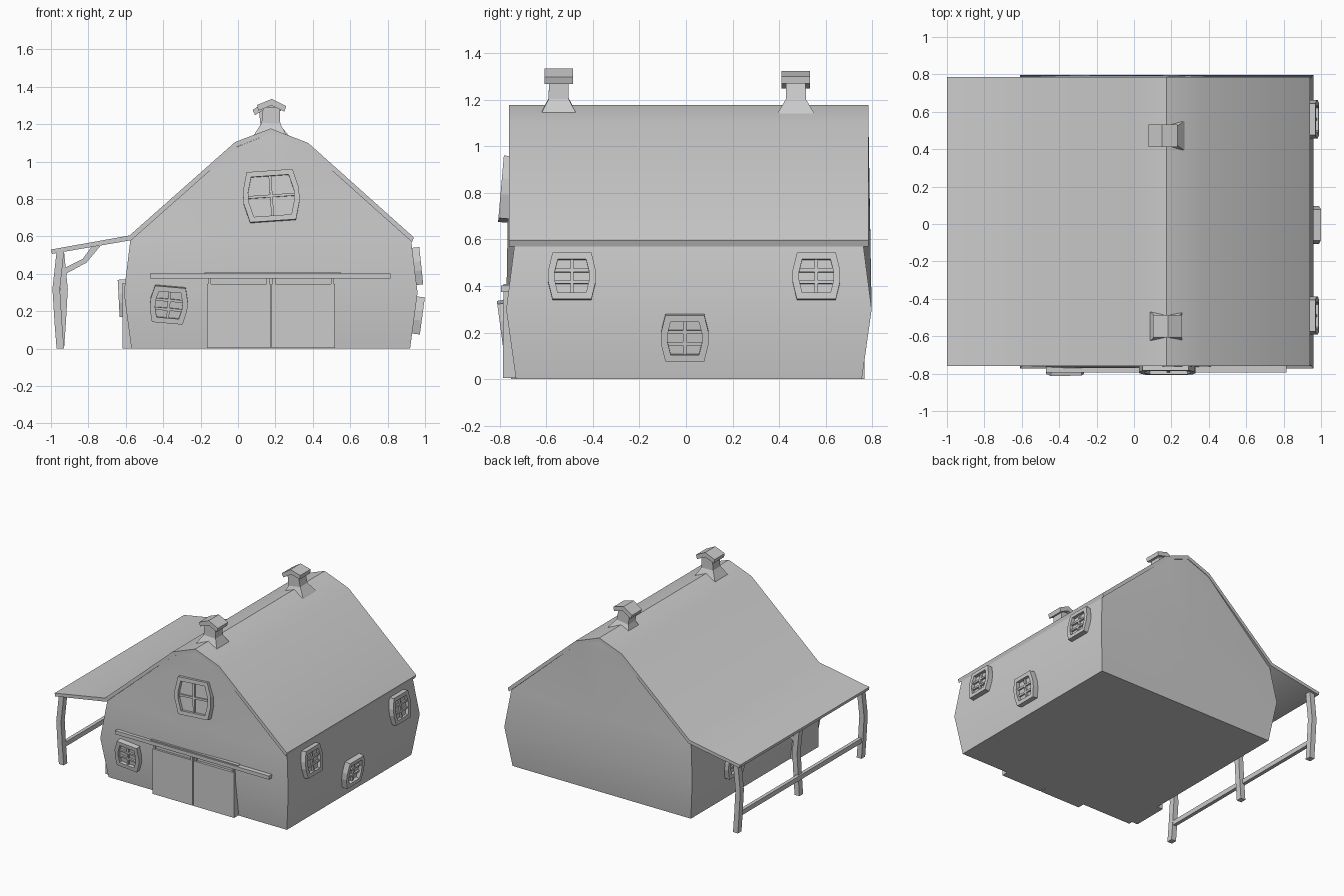
import bpy, bmesh
from math import radians
from mathutils import Matrix, Vector

if "Cube" in bpy.data.objects:
    bpy.data.objects.remove(bpy.data.objects["Cube"])

CX, CY = 0.175, 0.0125


def finish(name, bm, smooth=None, matrix=None):
    bmesh.ops.recalc_face_normals(bm, faces=bm.faces)
    me = bpy.data.meshes.new(name)
    bm.to_mesh(me)
    bm.free()
    ob = bpy.data.objects.new(name, me)
    bpy.context.collection.objects.link(ob)
    if matrix:
        ob.matrix_world = matrix
    if smooth:
        bpy.ops.object.select_all(action='DESELECT')
        ob.select_set(True)
        bpy.context.view_layer.objects.active = ob
        bpy.ops.object.shade_smooth_by_angle(angle=radians(smooth))
    return ob


def add_box(bm, x0, x1, y0, y1, z0, z1):
    c = Vector(((x0 + x1) / 2, (y0 + y1) / 2, (z0 + z1) / 2))
    m = Matrix.Translation(c) @ Matrix.Diagonal((x1 - x0, y1 - y0, z1 - z0, 1))
    bmesh.ops.create_cube(bm, size=1, matrix=m)


def box(name, *dims):
    bm = bmesh.new()
    add_box(bm, *dims)
    return finish(name, bm)


def add_strip(bm, top, bottom, y0, y1):
    # thick strip in the xz plane, extruded along y
    rows = [[bm.verts.new((p[0], y, p[1])) for p in (t, t, b, b)[i:i + 1] for _ in (0,)]
            for t, b in zip(top, bottom) for i, y in ((0, y0), (1, y1), (2, y1), (3, y0))]
    v = [r[0] for r in rows]
    n = len(top)
    for k in range(n - 1):
        a, b = v[4 * k:4 * k + 4], v[4 * k + 4:4 * k + 8]
        for i in range(4):
            j = (i + 1) % 4
            bm.faces.new((a[i], a[j], b[j], b[i]))
    bm.faces.new(v[:4])
    bm.faces.new(v[-4:])


def strip(name, top, bottom, y0, y1, smooth=None):
    bm = bmesh.new()
    add_strip(bm, top, bottom, y0, y1)
    return finish(name, bm, smooth)


# bulging barn body: rows of (z, half width, half depth at corner, half depth at middle)
def barn_body():
    bm = bmesh.new()
    rows = [(0, .745, .743, .743), (.3, .785, .785, .785),
            (.585, .75, .748, .78), (1.075, .19, .77, .772)]
    ends = []
    for s in (-1, 1):
        grid = [[bm.verts.new((CX + w * k, CY + s * (m if k == 0 else d), z))
                 for k in (-1, 0, 1)] for z, w, d, m in rows]
        for a, b in zip(grid, grid[1:]):
            for i in (0, 1):
                bm.faces.new((a[i], a[i + 1], b[i + 1], b[i]))
        peak = bm.verts.new((CX, CY + s * .768, 1.15))
        for i in (0, 1):
            bm.faces.new((grid[-1][i], grid[-1][i + 1], peak))
        ends.append([r[0] for r in grid] + [peak] + [r[2] for r in grid[::-1]] + [grid[0][1]])
    f, b = ends
    for i in range(len(f)):
        j = (i + 1) % len(f)
        bm.faces.new((f[i], f[j], b[j], b[i]))
    finish("barn_body", bm, 30)


barn_body()

# roof sweeping down into the lean-to
top = [(.94, .595), (.375, 1.10), (CX, 1.177), (-.015, 1.105), (-.58, .605), (-1, .53)]
low = [(.93, .57), (.365, 1.075), (CX, 1.15), (-.005, 1.08), (-.57, .58), (-.995, .507)]
strip("roof", top, low, -.76, .785, 40)


# barrel-shaped window with muntins, local outward direction is -y
def window(loc, w, h, yaw=0, tilt=0, roll=0, bars=(-.25, .25), depth=.035):
    shape = [(.82, -1), (1, -.25), (1, .25), (.82, 1),
             (-.82, 1), (-1, .25), (-1, -.25), (-.82, -1)]
    bm = bmesh.new()

    def ring(s, t, y):
        return [bm.verts.new((p * w * s, y, q * h * t)) for p, q in shape]
    sx, sz = (1 - .028 / w), (1 - .028 / h)
    loops = [ring(1, 1, .02), ring(1, 1, -depth), ring(sx, sz, -depth), ring(sx, sz, -.012)]
    for a, b in zip(loops, loops[1:]):
        for i in range(8):
            j = (i + 1) % 8
            bm.faces.new((a[i], a[j], b[j], b[i]))
    bm.faces.new(loops[-1])
    bm.faces.new(loops[0])
    t, d = .007, -.025
    add_box(bm, -t, t, d, -.005, -h * sz, h * sz)
    for q in bars:
        add_box(bm, -w * sx, w * sx, d, -.005, q * h - t, q * h + t)
    R = [Matrix.Rotation(radians(a), 4, ax) for a, ax in ((yaw, 'Z'), (tilt, 'X'), (roll, 'Y'))]
    finish("window", bm, None, Matrix.Translation(loc) @ R[0] @ R[1] @ R[2])


window((.178, -.76, .815), .15, .135, tilt=-5, roll=-4, bars=(0,))
window((-.37, -.764, .237), .1, .098, tilt=7.6, roll=5)
for y in (-.49, .56):
    window((.945, y, .44), .102, .1, yaw=90, tilt=-6)
window((.946, -.005, .18), .102, .1, yaw=90, tilt=7.6, depth=.04)
window((-.603, .3, .27), .102, .1, yaw=-90, tilt=3)

# sliding doors with rail and hangers
for x in (-.165, .18):
    box("sliding_door", x, x + .338, -.787, -.72, .004, .345)
    for hx in (x + .005, x + .318):
        box("door_hanger", hx, hx + .015, -.785, -.76, .34, .385)
box("door_rail", -.47, .815, -.795, -.755, .375, .402)
box("rail_cover", -.18, .55, -.785, -.755, .4, .408)

# side door below the lean-to
box("side_door", -.618, -.56, -.7, -.43, 0, .35)


# lean-to posts, rails and brace
def post(y, bend):
    c = [(-.95, 0), (-.95 + bend * .5, .14), (-.95 + bend, .32), (-.95, .52)]
    strip("porch_post", [(x - .02, z) for x, z in c], [(x + .02, z) for x, z in c],
          y - .022, y + .022)


for y, bend in ((-.73, -.022), (.01, .02), (.745, -.02)):
    post(y, bend)
box("porch_rail", -.972, -.945, -.73, .745, .12, .155)
strip("porch_brace", [(-.93, .43), (-.83, .48), (-.78, .55)],
      [(-.93, .395), (-.81, .46), (-.735, .55)], -.01, .03)


# roof vents: flared base, shaft and little gabled cap
def vent(y, lean, lift):
    bm = bmesh.new()
    rings = [(.095, .078, -.05), (.085, .075, -.03), (.05, .043, .03), (.045, .042, .115)]
    loops = [[bm.verts.new((a * w, b * d, z)) for a, b in ((-1, -1), (1, -1), (1, 1), (-1, 1))]
             for w, d, z in rings]
    for a, b in zip(loops, loops[1:]):
        for i in range(4):
            bm.faces.new((a[i], a[(i + 1) % 4], b[(i + 1) % 4], b[i]))
    bm.faces.new(loops[0])
    bm.faces.new(loops[-1])
    add_strip(bm, [(-.078, .125), (0, .16), (.078, .125)],
              [(-.07, .095), (0, .125), (.07, .095)], -.061, .061)
    m = Matrix.Translation((CX, y, 1.173 + lift)) @ Matrix.Rotation(radians(lean), 4, 'Y')
    finish("roof_vent", bm, None, m)


vent(-.547, 2, .002)
vent(.472, -9, -.008)
